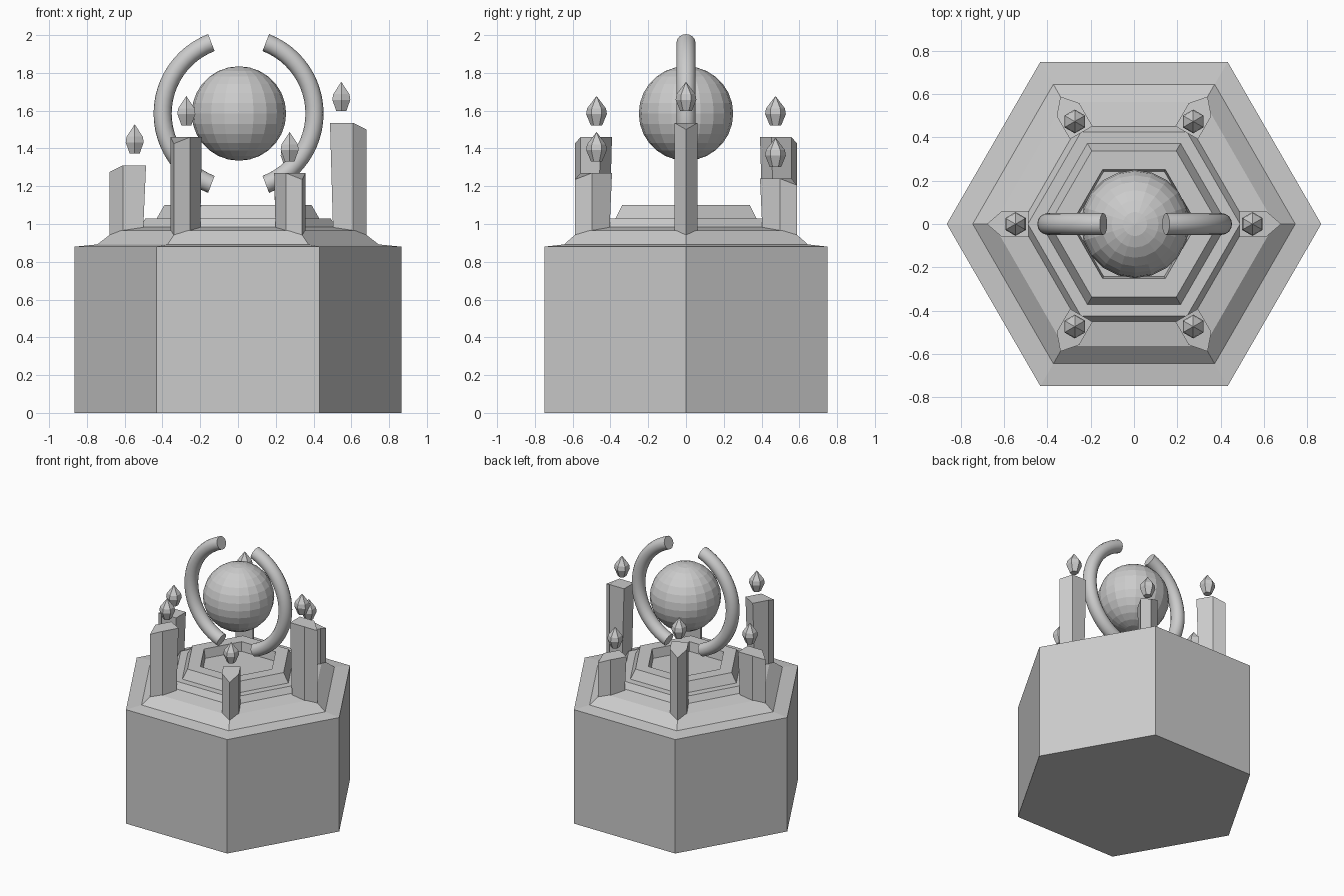
import bpy, bmesh
from math import sin, cos, pi, radians

if "Cube" in bpy.data.objects:
    bpy.data.objects.remove(bpy.data.objects["Cube"])


def make_object(name, bm, smooth=False):
    bmesh.ops.recalc_face_normals(bm, faces=bm.faces)
    me = bpy.data.meshes.new(name)
    bm.to_mesh(me)
    bm.free()
    ob = bpy.data.objects.new(name, me)
    bpy.context.collection.objects.link(ob)
    if smooth:
        bpy.ops.object.select_all(action='DESELECT')
        ob.select_set(True)
        bpy.context.view_layer.objects.active = ob
        bpy.ops.object.shade_smooth_by_angle(angle=radians(40))
    return ob


def loft(bm, rings):
    """Skin a list of equal-length point loops and cap both ends."""
    loops = [[bm.verts.new(p) for p in r] for r in rings]
    n = len(loops[0])
    for a, b in zip(loops, loops[1:]):
        for i in range(n):
            j = (i + 1) % n
            bm.faces.new((a[i], a[j], b[j], b[i]))
    bm.faces.new(loops[0])
    bm.faces.new(loops[-1])


def turned(name, profile, sides=6, centre=(0, 0, 0), turn=0.0):
    cx, cy, cz = centre
    bm = bmesh.new()
    loft(bm, [[(cx + r * cos(turn + 2 * pi * i / sides),
                cy + r * sin(turn + 2 * pi * i / sides), cz + z)
               for i in range(sides)] for r, z in profile])
    bmesh.ops.remove_doubles(bm, verts=bm.verts, dist=0.0005)
    return make_object(name, bm)


# Stepped hexagonal pedestal with a recessed centre
turned("pedestal", [(0.865, 0), (0.865, 0.88), (0.745, 0.892), (0.65, 0.965),
                    (0.52, 0.985), (0.49, 1.03), (0.43, 1.03), (0.39, 1.10),
                    (0.29, 1.10), (0.28, 1.03)])

# Six pointed-back pillars, each with a floating gem
tops = [1.535, 1.24, 1.46, 1.31, 1.46, 1.27]
for k, top in enumerate(tops):
    a = k * pi / 3
    bm = bmesh.new()

    def section(inner, z, z_tip):
        pts = [(inner, -0.06, z), (0.61, -0.06, z), (0.68, 0, z_tip),
               (0.61, 0.06, z), (inner, 0.06, z)]
        return [(x * cos(a) - y * sin(a), x * sin(a) + y * cos(a), h)
                for x, y, h in pts]

    loft(bm, [section(0.505, 0.9, 0.9), section(0.487, top, top - 0.035)])
    make_object(f"pillar_{k + 1}", bm)
    turned(f"gem_{k + 1}",
           [(0.03, -0.06), (0.055, 0.0), (0.05, 0.03), (0.0005, 0.095)],
           6, (0.547 * cos(a), 0.547 * sin(a), top + 0.122), a + pi / 6)

# Faceted orb
bm = bmesh.new()
bmesh.ops.create_uvsphere(bm, u_segments=20, v_segments=14, radius=0.25)
bmesh.ops.translate(bm, verts=bm.verts, vec=(0.005, 0, 1.585))
make_object("orb", bm)

# Two mirrored arcs around the orb
for side, label in ((-1, "left"), (1, "right")):
    bm = bmesh.new()
    rings = []
    for i in range(25):
        t = radians(-69 + 138 * i / 24)
        ring = []
        for j in range(16):
            p = 2 * pi * j / 16
            r = 0.402 + 0.048 * cos(p)
            ring.append((0.003 + side * r * cos(t), 0.05 * sin(p),
                         1.585 + r * sin(t)))
        rings.append(ring)
    loft(bm, rings)
    make_object(f"{label}_arc", bm, smooth=True)
